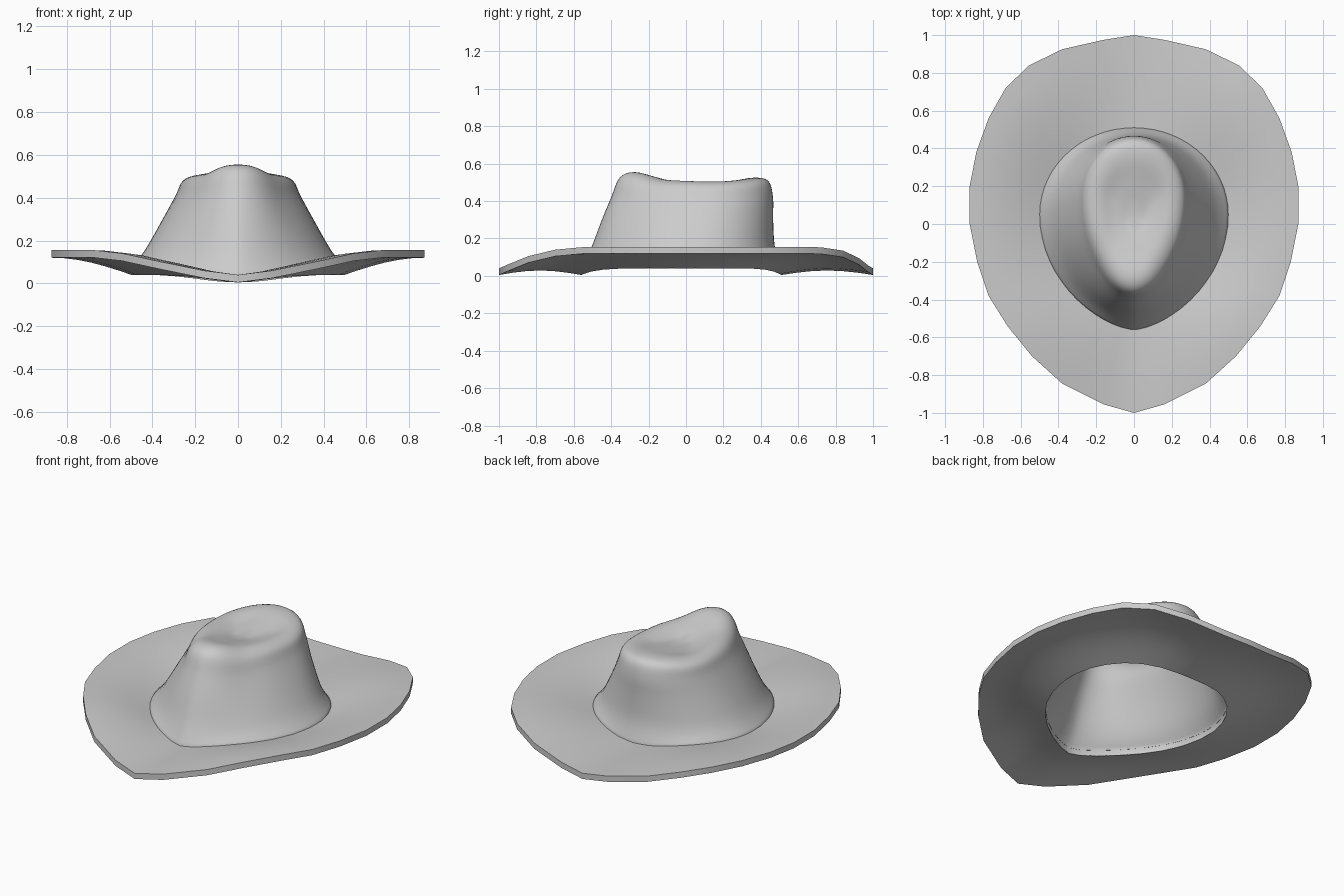
import bpy, bmesh
from math import sin, cos, pi, exp

if "Cube" in bpy.data.objects:
    bpy.data.objects.remove(bpy.data.objects["Cube"])

T = 0.035  # brim thickness


def mirror_half(half):
    """Full loop from a right-hand half that runs front to back."""
    return half + [(-x, y, z) for x, y, z in half[-2:0:-1]]


def loft(name, rings, cap_point=None, sharp=35):
    bm = bmesh.new()
    vr = [[bm.verts.new(p) for p in r] for r in rings]
    n = len(vr[0])
    for a, b in zip(vr, vr[1:]):
        for i in range(n):
            j = (i + 1) % n
            bm.faces.new((a[i], a[j], b[j], b[i]))
    if cap_point:
        c = bm.verts.new(cap_point)
        for i in range(n):
            bm.faces.new((vr[-1][i], vr[-1][(i + 1) % n], c))
    me = bpy.data.meshes.new(name)
    bm.to_mesh(me)
    bm.free()
    ob = bpy.data.objects.new(name, me)
    bpy.context.collection.objects.link(ob)
    bpy.ops.object.select_all(action='DESELECT')
    ob.select_set(True)
    bpy.context.view_layer.objects.active = ob
    bpy.ops.object.shade_smooth_by_angle(angle=sharp * pi / 180)
    return ob


def ring_half(p, n):
    """Teardrop ring: front y, back y, widest y, half width, front taper,
    z at front / side / back, z sharpness, pinch beside the front."""
    yf, yb, yc, w, tp, zf, zs, zb, ez, pinch = p
    out = []
    for i in range(n + 1):
        t = pi * i / n
        c, s = cos(t), max(sin(t), 0.0)
        front = c > 0
        g = exp(-((t - 0.8) / 0.33) ** 2) * pinch
        x = w * s ** (tp if front else 1.0) * (1 - 2 * g)
        y = yc - c * ((yc - yf) if front else (yb - yc))
        z = zs + ((zf if front else zb) - zs) * abs(c) ** ez - g
        out.append((0.0 if i in (0, n) else x, y, z))
    return out


def catmull(a, b, c, d, t):
    return tuple(0.5 * (2 * q + (r - p) * t + (2 * p - 5 * q + 4 * r - s) * t * t
                        + (3 * q - p - 3 * r + s) * t ** 3)
                 for p, q, r, s in zip(a, b, c, d))


BASE = (-.56, .51, .05, .50, 1.28, .04, .075, .04, 8, 0)

# brim: outer edge, right half from front to back, blended to the crown base
outer = [(0, -1, .04), (.16, -.955, .06), (.38, -.845, .105), (.54, -.70, .14),
         (.67, -.54, .155), (.77, -.38, .155), (.83, -.20, .155), (.87, 0, .155),
         (.87, .20, .155), (.835, .38, .155), (.77, .56, .155), (.68, .72, .153),
         (.555, .84, .135), (.38, .925, .095), (.16, .975, .055), (0, 1, .04)]
inner = ring_half(BASE, len(outer) - 1)
top, bottom = [], []
for k in range(7):
    f = k / 6
    up, low = [], []
    for i, (a, b) in enumerate(zip(inner, outer)):
        c = cos(pi * i / (len(outer) - 1))
        x, y = (a[j] + (b[j] - a[j]) * f for j in (0, 1))
        z = a[2] + (b[2] - a[2]) * sin(f * pi / 2)
        up.append((x, y, z))
        low.append((x, y, z - T + .024 * sin(pi * f) * c * c))
    top.append(mirror_half(up))
    bottom.insert(0, mirror_half(low))
loft("brim", top + bottom)

# crown: key rings from the base up over the rim and into the top dent
keys = [BASE,
        (-.505, .475, .06, .435, 1.25, .155, .155, .155, 2, 0),
        (-.450, .466, .09, .352, 1.15, .30, .30, .30, 2, .008),
        (-.400, .465, .12, .292, 1.08, .42, .41, .42, 2, .014),
        (-.355, .440, .14, .257, 1.05, .525, .48, .508, 2, .018),
        (-.275, .360, .14, .192, 1.00, .555, .504, .525, 2, .012),
        (-.150, .240, .12, .115, 1.00, .525, .488, .505, 2, 0),
        (-.030, .130, .05, .050, 1.00, .492, .480, .487, 2, 0)]
rings = [[(x, y, z - T) for x, y, z in mirror_half(ring_half(BASE, 30))]]
for k in range(len(keys) - 1):
    a, d = keys[max(k - 1, 0)], keys[min(k + 2, len(keys) - 1)]
    for s in range(4):
        p = catmull(a, keys[k], keys[k + 1], d, s / 4)
        rings.append(mirror_half(ring_half(p, 30)))
rings.append(mirror_half(ring_half(keys[-1], 30)))
loft("crown", rings, cap_point=(0, .05, .480), sharp=80)
